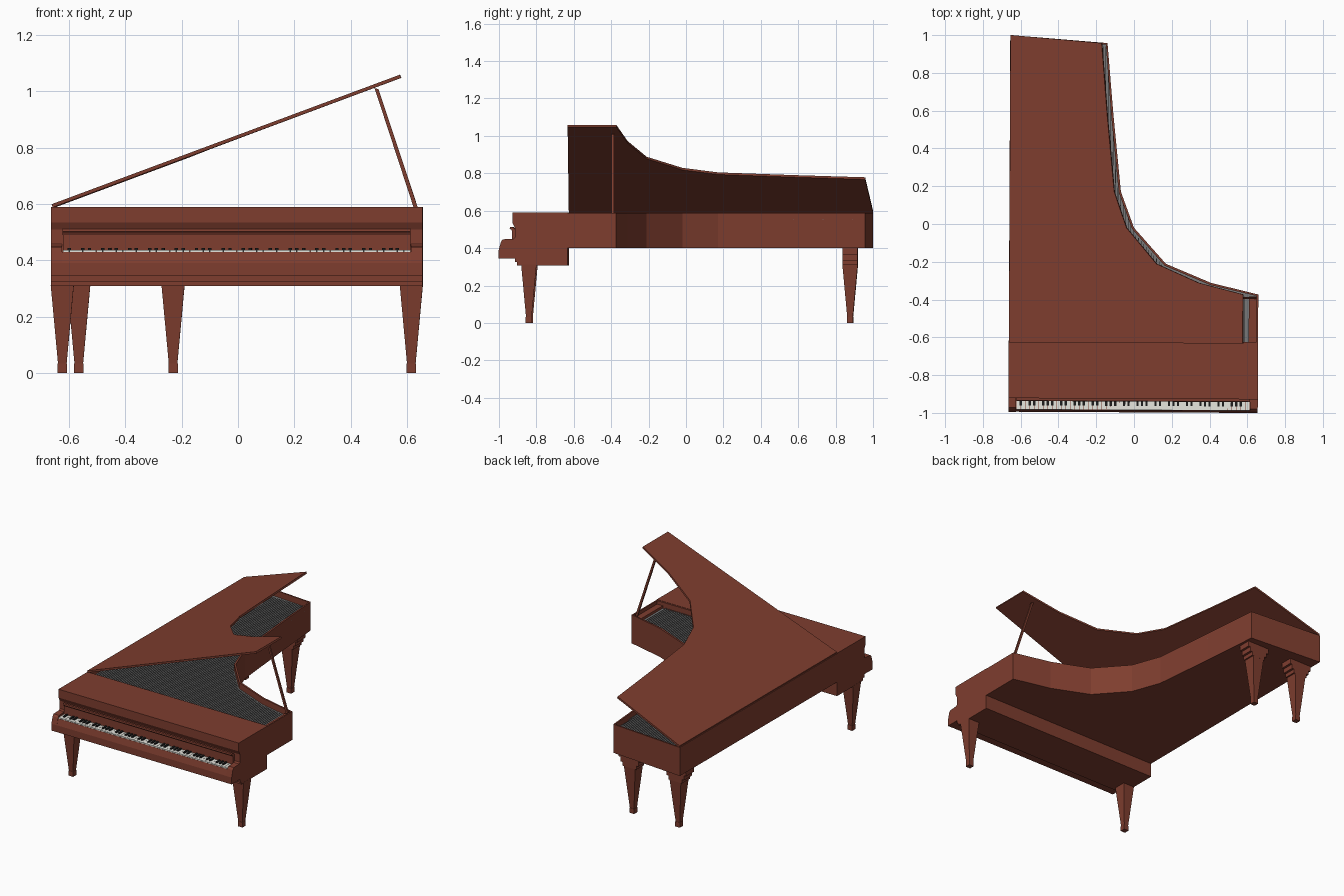
import bpy, bmesh, math
from mathutils import Matrix, Vector

if "Cube" in bpy.data.objects:
    bpy.data.objects.remove(bpy.data.objects["Cube"])

TURN = -0.005  # the whole piano stands very slightly turned


def material(name, rgb):
    m = bpy.data.materials.new(name)
    m.diffuse_color = (*rgb, 1)
    m.use_nodes = True
    m.node_tree.nodes["Principled BSDF"].inputs["Base Color"].default_value = m.diffuse_color
    return m


WOOD = material("red brown wood", (0.21, 0.047, 0.028))
GREY = material("string grey", (0.19, 0.19, 0.19))
IVORY = material("key white", (0.8, 0.8, 0.74))
BLACK = material("key black", (0.012, 0.012, 0.012))


def finish(name, bm, *mats):
    bmesh.ops.recalc_face_normals(bm, faces=bm.faces)
    me = bpy.data.meshes.new(name)
    bm.to_mesh(me)
    bm.free()
    for m in mats:
        me.materials.append(m)
    ob = bpy.data.objects.new(name, me)
    ob.rotation_euler.z = TURN
    bpy.context.collection.objects.link(ob)
    return ob


def prism(bm, pts, move):
    """Extrude a polygon of 3D points along a vector; returns the far cap."""
    face = bm.faces.new([bm.verts.new(p) for p in pts])
    ext = bmesh.ops.extrude_face_region(bm, geom=[face], use_keep_orig=True)["geom"]
    bmesh.ops.translate(bm, vec=move, verts=[v for v in ext if isinstance(v, bmesh.types.BMVert)])
    return [f for f in ext if isinstance(f, bmesh.types.BMFace)][0]


def box(bm, x0, x1, y0, y1, z0, z1):
    prism(bm, [(x0, y0, z0), (x1, y0, z0), (x1, y1, z0), (x0, y1, z0)], (0, 0, z1 - z0))


def taper(bm, x, y, z0, z1, w0, w1):
    """Square tapered post."""
    m = Matrix.Translation((x, y, (z0 + z1) / 2)) @ Matrix.Rotation(math.pi / 4, 4, 'Z')
    bmesh.ops.create_cone(bm, cap_ends=True, segments=4, radius1=w0 / math.sqrt(2),
                          radius2=w1 / math.sqrt(2), depth=z1 - z0, matrix=m)


def side_profile(name, yz, x0, x1):
    bm = bmesh.new()
    prism(bm, [(x0, y, z) for y, z in yz], (x1 - x0, 0, 0))
    return finish(name, bm, WOOD)


# curved case with sunken sound plate
curve = [(0.66, -0.37), (0.41, -0.31), (0.17, -0.21), (0.0, -0.02),
         (-0.07, 0.17), (-0.112, 0.58), (-0.145, 0.957)]
outline = [(-0.66, -0.63), (0.66, -0.63)] + curve + [(-0.66, 0.997)]
bm = bmesh.new()
top = prism(bm, [(x, y, 0.40) for x, y in outline], (0, 0, 0.188))
bm.normal_update()
bmesh.ops.inset_region(bm, faces=[top], thickness=0.012)
inner = bmesh.ops.extrude_face_region(bm, geom=[top])["geom"]
bmesh.ops.translate(bm, vec=(0, 0, -0.04), verts=[v for v in inner if isinstance(v, bmesh.types.BMVert)])
if top.is_valid:
    bm.faces.remove(top)
for f in inner:
    if isinstance(f, bmesh.types.BMFace):
        f.material_index = 1
finish("curved_case", bm, WOOD, GREY)

# inner ledge at the treble side
bm = bmesh.new()
box(bm, 0.61, 0.652, -0.63, -0.38, 0.50, 0.565)
finish("treble_ledge", bm, WOOD)

# strings running back to the curved side
bm = bmesh.new()
for i in range(90):
    x = -0.635 + i * 0.0137
    end = 0.94
    for (xa, ya), (xb, yb) in zip(curve, curve[1:]):
        if xb <= x <= xa:
            end = yb + (ya - yb) * (x - xb) / (xa - xb) - 0.03
    box(bm, x, x + 0.003, -0.625, end, 0.553, 0.556)
finish("strings", bm, GREY)

# opened lid, hinged on the straight side
bm = bmesh.new()
prism(bm, [(x + 0.66, y, 0) for x, y in outline], (0, 0, 0.012))
bm.transform(Matrix.Translation((-0.655, 0, 0.588)) @ Matrix.Rotation(math.radians(-20.4), 4, 'Y'))
finish("raised_lid", bm, WOOD)

# lid prop
bm = bmesh.new()
prism(bm, [(0.635, -0.395, 0.56), (0.65, -0.395, 0.56), (0.501, -0.395, 1.008), (0.487, -0.395, 1.012)],
      (0, 0.012, 0))
finish("lid_prop", bm, WOOD)

# front case, key bed, cheeks and key cover
side_profile("front_case", [(-0.925, 0.59), (-0.925, 0.535), (-0.912, 0.51), (-0.912, 0.40),
                            (-0.63, 0.40), (-0.63, 0.59)], -0.66, 0.66)
side_profile("key_bed", [(-0.985, 0.43), (-0.997, 0.39), (-0.997, 0.345), (-0.912, 0.345), (-0.912, 0.325),
                         (-0.9, 0.325), (-0.9, 0.308), (-0.63, 0.308), (-0.63, 0.43)], -0.66, 0.66)
for side, x0 in (("left", -0.66), ("right", 0.62)):
    side_profile(side + "_key_cheek", [(-0.91, 0.46), (-0.92, 0.45), (-0.975, 0.447), (-0.986, 0.435),
                                       (-0.998, 0.39), (-0.998, 0.345), (-0.91, 0.345)], x0, x0 + 0.04)
side_profile("key_cover", [(-0.91, 0.43), (-0.926, 0.43), (-0.926, 0.49), (-0.932, 0.5), (-0.94, 0.502),
                           (-0.938, 0.512), (-0.925, 0.513), (-0.91, 0.5)], -0.618, 0.618)

# keyboard: 52 white keys starting on the sixth note of the octave
white, black = bmesh.new(), bmesh.new()
step = 1.236 / 52
for i in range(52):
    x = -0.618 + i * step
    box(white, x + 0.0006, x + step - 0.0006, -0.984, -0.92, 0.42, 0.437)
    if (i + 5) % 7 not in (2, 6) and i < 51:
        box(black, x + step - 0.006, x + step + 0.006, -0.963, -0.92, 0.43, 0.444)
finish("white_keys", white, IVORY)
finish("black_keys", black, BLACK)

# legs: two at the front, two stepped ones at the tail
for name, x, y in (("front_left_leg", -0.62, -0.837), ("front_right_leg", 0.62, -0.837),
                   ("back_left_leg", -0.57, 0.876), ("back_right_leg", -0.235, 0.876)):
    bm = bmesh.new()
    taper(bm, x, y, 0.03, 0.312, 0.03, 0.082)
    taper(bm, x, y, 0, 0.033, 0.034, 0.034)
    if y > 0:
        for z, w in ((0.31, 0.1), (0.335, 0.13), (0.365, 0.16)):
            box(bm, x - w / 2, x + w / 2, y - 0.041, y + 0.041, z, 0.402)
    finish(name, bm, WOOD)
